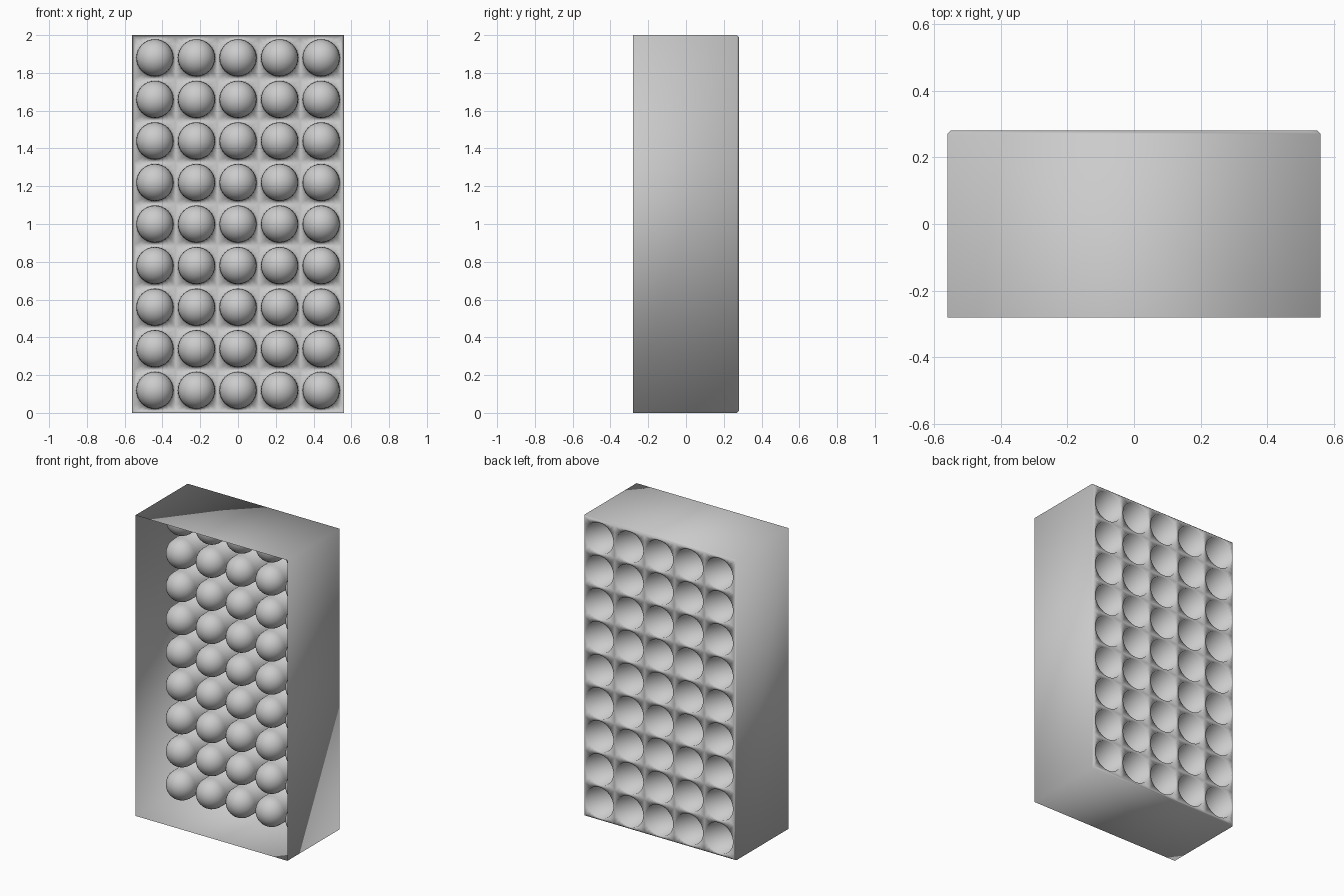
import bpy, bmesh
from math import sin, cos, pi

cube = bpy.data.objects.get("Cube")
if cube:
    bpy.data.objects.remove(cube)

W, D, H = 0.56, 0.28, 2.0           # half width, half depth, height
BEVEL = 0.01
COLS, ROWS, PITCH = 5, 9, 0.22
RIM, RADIUS, DOME_Y = 0.102, 0.098, 0.04
SEGS, RINGS = 32, 8

mat = bpy.data.materials.new("light grey plastic")
mat.use_nodes = True
grey = (0.6, 0.6, 0.6, 1)
mat.diffuse_color = grey
mat.node_tree.nodes["Principled BSDF"].inputs["Base Color"].default_value = grey

bm = bmesh.new()
angles = [2 * pi * i / SEGS for i in range(SEGS)]


def ring(cx, cz, r, y, square=False):
    verts = []
    for a in angles:
        k = r / max(abs(cos(a)), abs(sin(a))) if square else r
        verts.append(bm.verts.new((cx + k * cos(a), y, cz + k * sin(a))))
    return verts


def bridge(a, b):
    for i in range(len(a)):
        j = (i + 1) % len(a)
        bm.faces.new((a[i], a[j], b[j], b[i]))


# Square cell of back panel with a hollow round-ended pocket
def pocket(cx, cz):
    loops = [ring(cx, cz, PITCH / 2, D, True),
             ring(cx, cz, RIM, D),
             ring(cx, cz, RADIUS, DOME_Y)]
    for n in range(1, RINGS):
        t = n / RINGS * pi / 2
        loops.append(ring(cx, cz, RADIUS * cos(t), DOME_Y - RADIUS * sin(t)))
    for a, b in zip(loops, loops[1:]):
        bridge(a, b)
    tip = bm.verts.new((cx, DOME_Y - RADIUS, cz))
    last = loops[-1]
    for i in range(SEGS):
        bm.faces.new((last[i], last[(i + 1) % SEGS], tip))


for c in range(COLS):
    for r in range(ROWS):
        pocket((c - (COLS - 1) / 2) * PITCH, H / 2 + (r - (ROWS - 1) / 2) * PITCH)
bmesh.ops.remove_doubles(bm, verts=bm.verts[:], dist=0.0005)

# Side walls, open at the front, with a small bevel round the panel
panel_edge = [v for v in bm.verts if v.is_boundary]
corners = [(-W, 0), (W, 0), (W, H), (-W, H)]
front = [bm.verts.new((x, -D, z)) for x, z in corners]
back = [bm.verts.new((x, D - BEVEL, z)) for x, z in corners]
bridge(front, back)
for i in range(4):
    a, b = back[i], back[(i + 1) % 4]
    along = (b.co - a.co).normalized()
    across = along.cross((0, 1, 0))
    side = [v for v in panel_edge if abs((v.co - a.co).dot(across)) < BEVEL * 1.5]
    side.sort(key=lambda v: (v.co - a.co).dot(along))
    bm.faces.new([b, a] + side)

bmesh.ops.recalc_face_normals(bm, faces=bm.faces[:])
for f in bm.faces:
    f.smooth = True

mesh = bpy.data.meshes.new("pocket_tray")
bm.to_mesh(mesh)
bm.free()
mesh.materials.append(mat)
tray = bpy.data.objects.new("pocket_tray", mesh)
bpy.context.collection.objects.link(tray)
